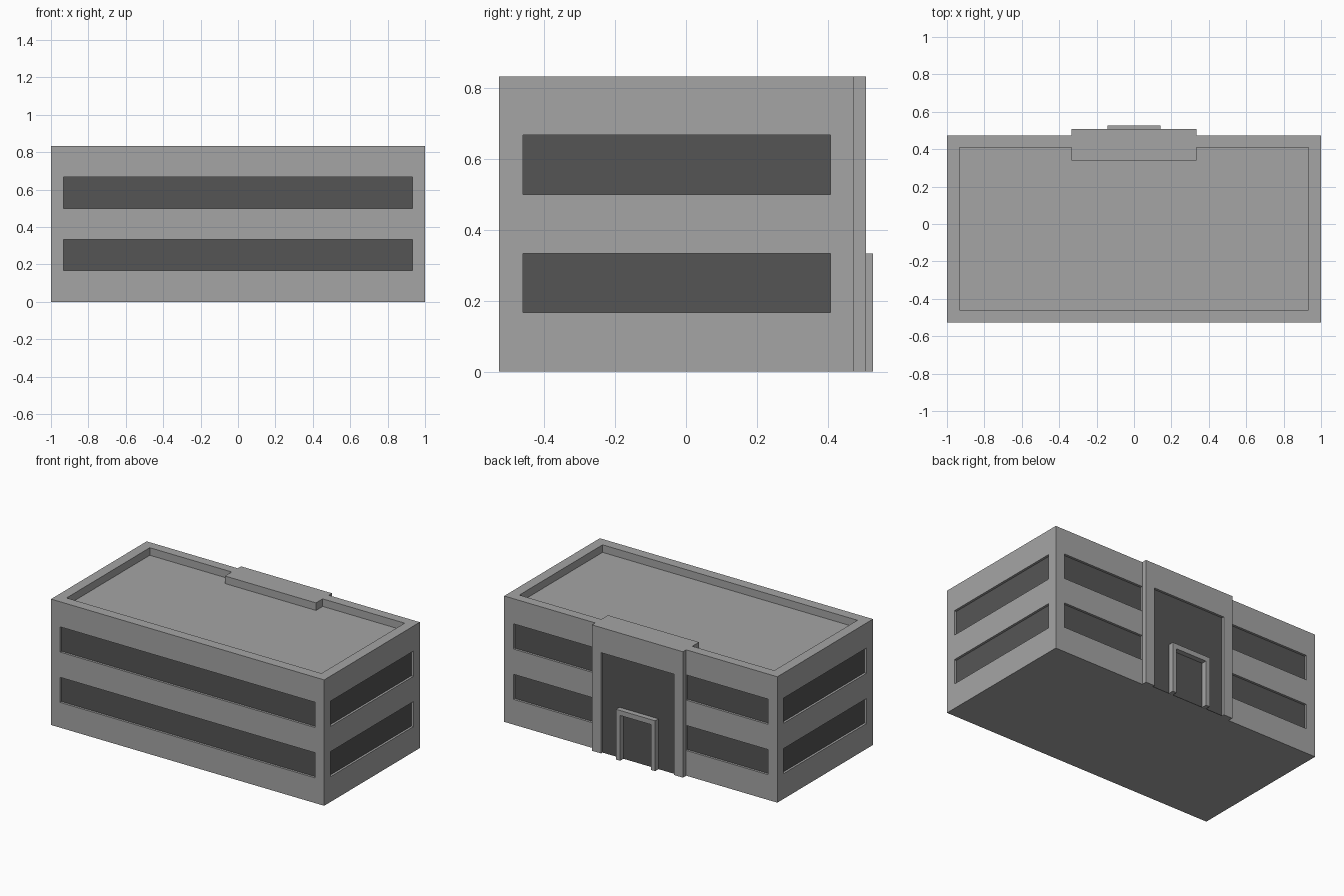
import bpy, bmesh

if "Cube" in bpy.data.objects:
    bpy.data.objects.remove(bpy.data.objects["Cube"])


def material(name, v):
    m = bpy.data.materials.new(name)
    m.diffuse_color = (v, v, v, 1)
    m.use_nodes = True
    m.node_tree.nodes["Principled BSDF"].inputs["Base Color"].default_value = m.diffuse_color
    return m


WALL = material("wall grey", 0.376)
GLASS = material("dark glass", 0.091)


def prism(name, pts, z0, z1, mat):
    """Extrude a plan outline (counter-clockwise) from z0 to z1."""
    bm = bmesh.new()
    low = [bm.verts.new((x, y, z0)) for x, y in pts]
    top = [bm.verts.new((x, y, z1)) for x, y in pts]
    bm.faces.new(low[::-1])
    bm.faces.new(top)
    n = len(pts)
    for i in range(n):
        j = (i + 1) % n
        bm.faces.new((low[i], low[j], top[j], top[i]))
    me = bpy.data.meshes.new(name)
    bm.to_mesh(me)
    bm.free()
    me.materials.append(mat)
    ob = bpy.data.objects.new(name, me)
    bpy.context.collection.objects.link(ob)
    return ob


def box(name, x0, x1, y0, y1, z0, z1, mat):
    return prism(name, [(x0, y0), (x1, y0), (x1, y1), (x0, y1)], z0, z1, mat)


def cut(ob, cutter):
    cutter.hide_render = True
    mod = ob.modifiers.new("cut", "BOOLEAN")
    mod.operation = 'DIFFERENCE'
    mod.solver = 'EXACT'
    mod.object = cutter
    bpy.context.view_layer.objects.active = ob
    bpy.ops.object.modifier_apply(modifier=mod.name)
    bpy.data.objects.remove(cutter)


H, Y0, Y1, PY = 0.833, -0.527, 0.473, 0.507   # height, front, back, portal face
D, T = 0.017, 0.002                           # recess depth, glass thickness
PX = 0.333                                    # portal half width

# Main block with the projecting entrance bay
body = prism("building_body", [(-1, Y0), (1, Y0), (1, Y1), (PX, Y1), (PX, PY),
                               (-PX, PY), (-PX, Y1), (-1, Y1)], 0, H, WALL)

# Sunken roof inside the parapet
cut(body, prism("roof_cutter", [(-.933, -.46), (.933, -.46), (.933, .41), (PX, .41),
                                (PX, .34), (-PX, .34), (-PX, .41), (-.933, .41)],
                H - 0.05, H + 0.1, WALL))

# Recessed window bands on both floors
for floor, (z0, z1) in {"lower": (.167, .333), "upper": (.5, .667)}.items():
    cut(body, box("cutter", -.933, .933, Y0 - .1, Y0 + D, z0, z1, WALL))
    box(floor + "_front_window", -.933, .933, Y0 + D - T, Y0 + D + T, z0, z1, GLASS)
    for side, s in (("left", -1), ("right", 1)):
        def mirrored(name, a, b, y0, y1, mat):
            lo, hi = sorted((a * s, b * s))
            return box(name, lo, hi, y0, y1, z0, z1, mat)
        cut(body, mirrored("cutter", 1 - D, 1.1, -.46, .407, WALL))
        mirrored(f"{floor}_{side}_window", 1 - D - T, 1 - D + T, -.46, .407, GLASS)
        cut(body, mirrored("cutter", PX + .0005, .933, Y1 - D, Y1 + .1, WALL))
        mirrored(f"{floor}_{side}_back_window", PX + .0005, .933,
                 Y1 - D - T, Y1 - D + T, GLASS)

# Tall glazed entrance in the bay
cut(body, box("cutter", -.267, .267, PY - D, PY + .1, -.1, .667, WALL))
box("entrance_glass", -.267, .267, PY - D - T, PY - D + T, 0, .667, GLASS)

# Door frame standing proud of the glass
frame = box("door_frame", -.143, .143, PY - D, .527, 0, .333, WALL)
cut(frame, box("cutter", -.113, .113, .4, .6, -.1, .3, WALL))
